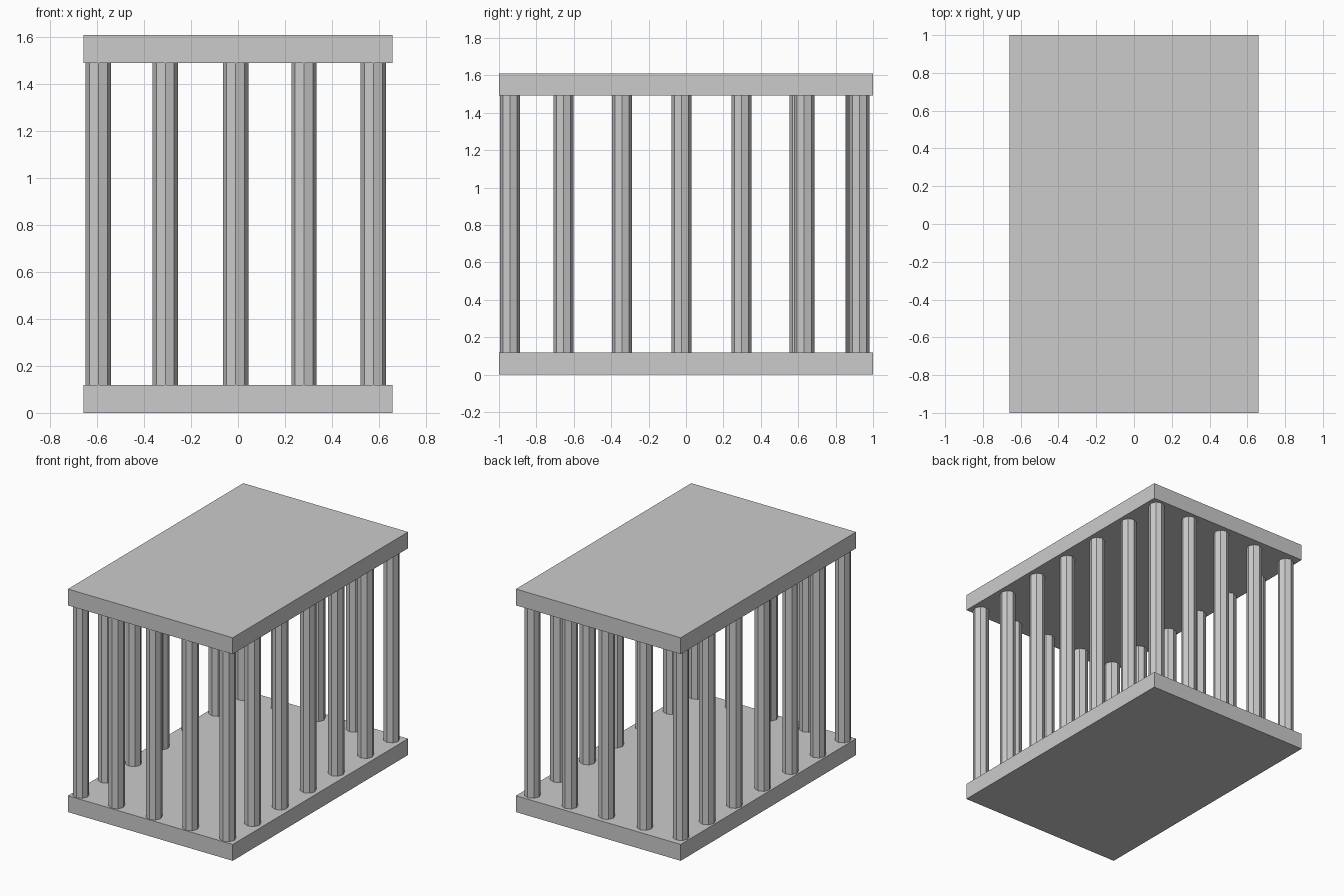
import bpy

cube = bpy.data.objects.get("Cube")
if cube:
    bpy.data.objects.remove(cube, do_unlink=True)

grey = bpy.data.materials.new("plain grey")
grey.use_nodes = True
colour = (0.6, 0.6, 0.6, 1)
grey.diffuse_color = colour
grey.node_tree.nodes["Principled BSDF"].inputs["Base Color"].default_value = colour

WIDTH, LENGTH, HEIGHT, SLAB = 1.316, 2.0, 1.61, 0.118
BAR_RADIUS = 0.054


def finish(name):
    obj = bpy.context.object
    obj.name = name
    obj.data.materials.append(grey)
    return obj


def slab(name, z):
    bpy.ops.mesh.primitive_cube_add(size=1, location=(0, 0, z))
    obj = finish(name)
    obj.scale = (WIDTH, LENGTH, SLAB)


def bar(name, x, y):
    # Eight-sided bar with corners on the x and y axes
    bpy.ops.mesh.primitive_cylinder_add(
        vertices=8, radius=BAR_RADIUS, depth=HEIGHT - 2 * SLAB,
        location=(x, y, HEIGHT / 2))
    finish(name)


# Floor and roof
slab("floor_slab", SLAB / 2)
slab("roof_slab", HEIGHT - SLAB / 2)

# Bars along the front and back, corners included
for i, x in enumerate((-0.595, -0.31, -0.01, 0.281, 0.577)):
    bar(f"front_bar_{i + 1}", x, -0.941)
    bar(f"back_bar_{i + 1}", x, 0.917 + 0.018 * x)

# Bars between the corners on both long sides
for i, y in enumerate((-0.655, -0.342, -0.024, 0.297, 0.62)):
    shift = 0.012 if i == 4 else 0
    bar(f"left_bar_{i + 1}", 0.577, y + shift)
    bar(f"right_bar_{i + 1}", -0.595, y - shift)
